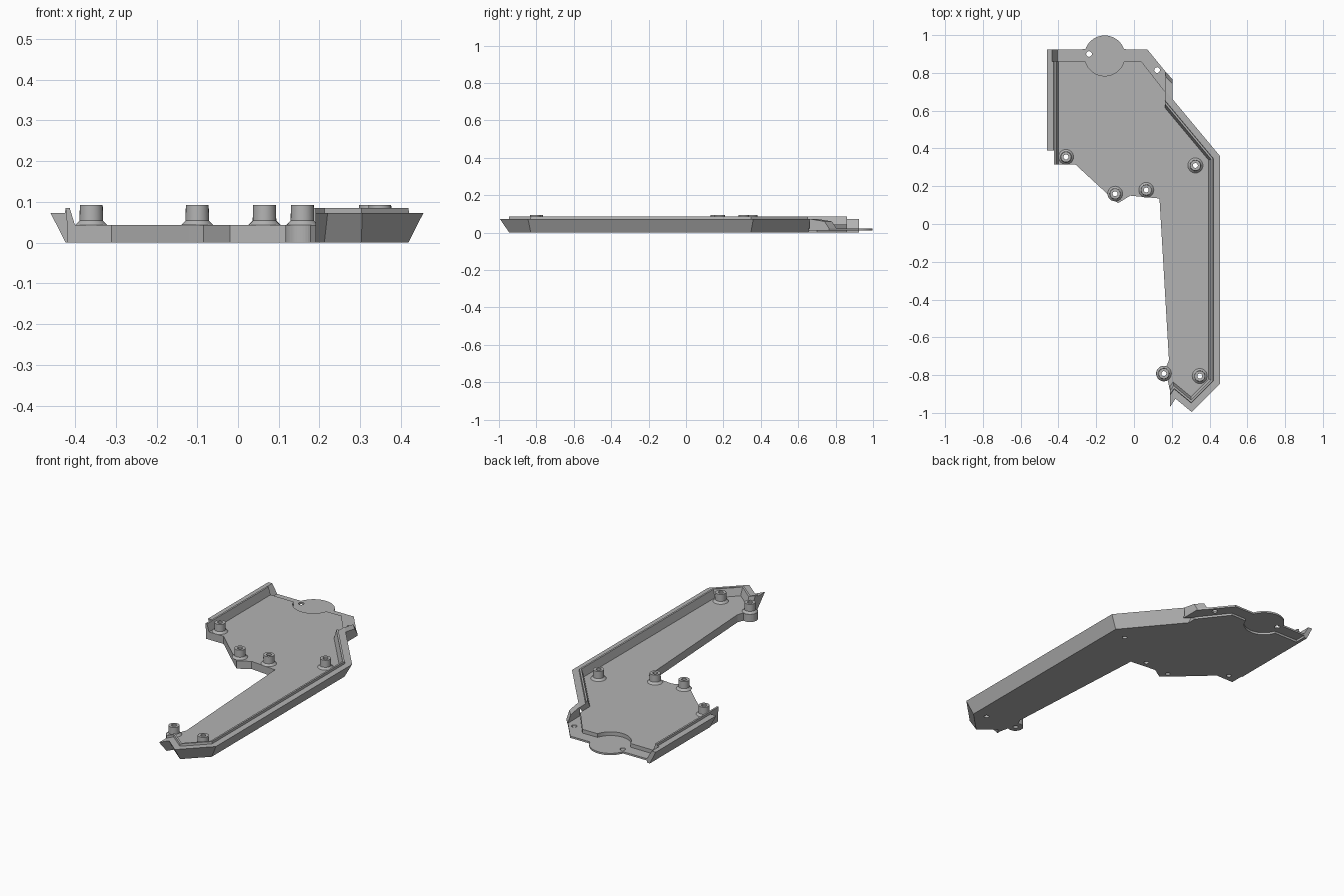
import bpy, bmesh, math
from mathutils import Vector

if "Cube" in bpy.data.objects:
    bpy.data.objects.remove(bpy.data.objects["Cube"])

grey = bpy.data.materials.new("mid grey plastic")
grey.use_nodes = True
grey.diffuse_color = (0.45, 0.45, 0.45, 1)
grey.node_tree.nodes["Principled BSDF"].inputs["Base Color"].default_value = (0.45, 0.45, 0.45, 1)


def finish(name, bm):
    bmesh.ops.recalc_face_normals(bm, faces=bm.faces)
    mesh = bpy.data.meshes.new(name)
    bm.to_mesh(mesh)
    bm.free()
    mesh.materials.append(grey)
    obj = bpy.data.objects.new(name, mesh)
    bpy.context.collection.objects.link(obj)
    return obj


def arc(centre, r, start, end, n=24):
    angles = [math.radians(start + (end - start) * i / n) for i in range(n + 1)]
    return [(centre[0] + r * math.cos(a), centre[1] + r * math.sin(a)) for a in angles]


def plate(name, outline, holes, hole_r, z0, z1):
    """Flat plate with round through holes."""
    bm = bmesh.new()
    edges = []
    for loop in [outline] + [arc(h, hole_r, 0, 345, 23) for h in holes]:
        vs = [bm.verts.new((x, y, z0)) for x, y in loop]
        edges += [bm.edges.new((a, b)) for a, b in zip(vs, vs[1:] + vs[:1])]
    bmesh.ops.triangle_fill(bm, edges=edges, use_beauty=True)
    out = bmesh.ops.extrude_face_region(bm, geom=bm.faces[:], use_keep_orig=True)
    top = [v for v in out["geom"] if isinstance(v, bmesh.types.BMVert)]
    bmesh.ops.translate(bm, verts=top, vec=(0, 0, z1 - z0))
    return finish(name, bm)


def wall(name, path, profile, start_cut=None, end_cut=None):
    """Sweep (inset, height) profile along a path, inset to its right, with mitred corners."""
    pts = [Vector(p) for p in path]
    dirs = [(b - a).normalized() for a, b in zip(pts, pts[1:])]
    normals = [Vector((d.y, -d.x)) for d in dirs]
    slides = []
    for i in range(len(pts)):
        if i == 0:
            n, s = normals[0], Vector(start_cut) if start_cut else normals[0]
        elif i == len(pts) - 1:
            n, s = normals[-1], Vector(end_cut) if end_cut else normals[-1]
        else:
            n, s = normals[i], (normals[i - 1] + normals[i]).normalized()
        slides.append(s / s.dot(n))
    bm = bmesh.new()
    rings = [[bm.verts.new((*(p + s * d), z)) for d, z in profile]
             for p, s in zip(pts, slides)]
    for r0, r1 in zip(rings, rings[1:]):
        for k in range(len(profile)):
            j = (k + 1) % len(profile)
            bm.faces.new((r0[k], r0[j], r1[j], r1[k]))
    bm.faces.new(rings[0])
    bm.faces.new(rings[-1])
    return finish(name, bm)


def boss(name, x, y):
    """Screw boss with a flared foot and an open bore."""
    profile = [(0.013, FLOOR), (0.04, FLOOR), (0.029, 0.054), (0.028, 0.093), (0.013, 0.093)]
    n = 24
    bm = bmesh.new()
    rings = [[bm.verts.new((px, py, z)) for px, py in arc((x, y), r, 0, 345, n - 1)]
             for r, z in profile]
    for a, b in zip(rings, rings[1:] + rings[:1]):
        for i in range(n):
            j = (i + 1) % n
            bm.faces.new((a[i], a[j], b[j], b[i]))
    obj = finish(name, bm)
    bpy.ops.object.select_all(action="DESELECT")
    obj.select_set(True)
    bpy.context.view_layer.objects.active = obj
    bpy.ops.object.shade_smooth_by_angle(angle=math.radians(30))


FLOOR = 0.043
DISC = (-0.155, 0.89)
bosses = {"left_edge": (-0.36, 0.355), "middle_a": (-0.1, 0.16), "middle_b": (0.065, 0.18),
          "bend": (0.325, 0.31), "tip_inner": (0.158, -0.792), "tip_outer": (0.348, -0.805)}

# Floor: wide body, narrow arm and a rounded tab under the tip boss
floor = [(-0.415, 0.86)] + arc(DISC, 0.106, 197, 343)
floor += [(0.04, 0.86), (0.165, 0.70), (0.165, 0.64), (0.41, 0.345), (0.41, -0.827),
          (0.305, -0.93), (0.215, -0.855), (0.19, -0.88)]
floor += arc(bosses["tip_inner"], 0.041, 300, 70)
floor += [(0.185, -0.72), (0.135, 0.135), (-0.02, 0.15), (-0.085, 0.11),
          (-0.12, 0.14), (-0.31, 0.315), (-0.415, 0.315)]
plate("floor", floor, bosses.values(), 0.013, 0, FLOOR)

# Thin rear flange with a round lobe
flange = [(-0.425, 0.925)] + arc(DISC, 0.108, 161, 19)
flange += [(0.07, 0.925), (0.205, 0.76), (0.205, 0.655), (0.16, 0.69), (0.03, 0.852)]
flange += arc(DISC, 0.108, 339, 201) + [(-0.425, 0.852)]
plate("rear_flange", flange, [(-0.238, 0.9), (0.122, 0.815)], 0.015, 0.012, 0.022)

# Flared side walls with a raised inner lip
lipped = [(0.037, 0), (0, 0.073), (0.035, 0.073), (0.037, 0.085),
          (0.047, 0.085), (0.06, FLOOR), (0.06, 0)]
wall("long_side_wall", [(0.165, 0.708), (0.455, 0.36), (0.455, -0.845), (0.305, -0.995),
                        (0.22, -0.925), (0.19, -0.97)], lipped, (0, -1), (0, 1))
wall("short_side_wall", [(-0.46, 0.39), (-0.46, 0.86)], lipped)
wall("short_wall_rear_end", [(-0.46, 0.86), (-0.46, 0.925)],
     [(0.037, 0), (0, 0.073), (0.025, 0.073), (0.055, 0.022), (0.055, 0)])
wall("short_wall_front_lip", [(-0.46, 0.315), (-0.46, 0.39)],
     [(0.042, 0), (0.042, 0.03), (0.037, 0.085), (0.047, 0.085), (0.06, FLOOR), (0.06, 0)])

# Sloped gusset joining the long wall to the flange
bm = bmesh.new()
sides = [[bm.verts.new((x, y, z)) for y, z in
          ((0.66 + dy, 0.012), (0.66 + dy, 0.073), (0.74 + dy, 0.06), (0.765 + dy, 0.022), (0.765 + dy, 0.012))]
         for x, dy in ((0.168, 0.04), (0.205, 0))]
for k in range(5):
    j = (k + 1) % 5
    bm.faces.new((sides[0][k], sides[0][j], sides[1][j], sides[1][k]))
for s in sides:
    bm.faces.new(s)
finish("corner_gusset", bm)

# Screw bosses
for label, (x, y) in bosses.items():
    boss(label + "_boss", x, y)
